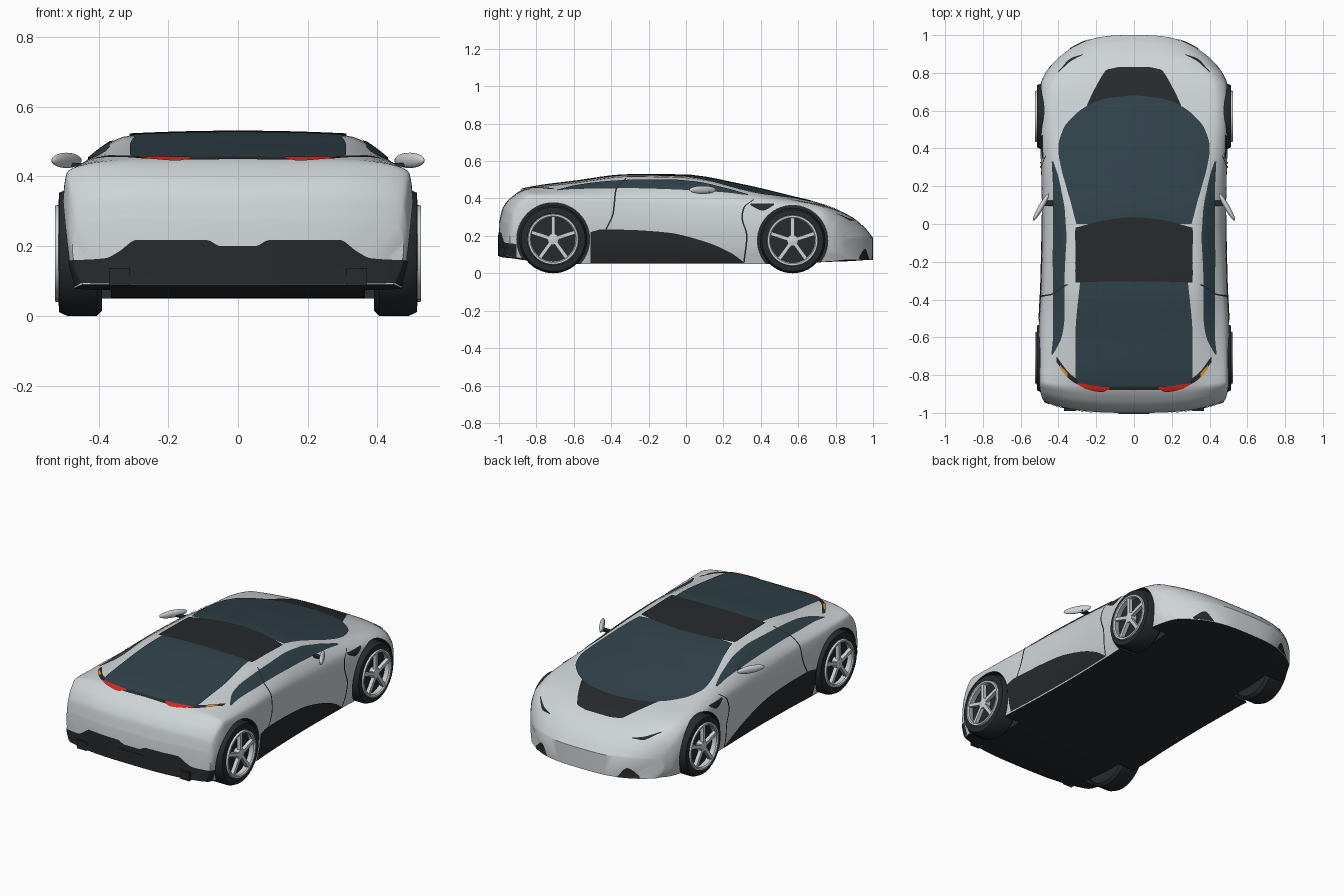
import bpy, bmesh, math
from mathutils import Vector, Matrix
from mathutils.bvhtree import BVHTree

if "Cube" in bpy.data.objects:
    bpy.data.objects.remove(bpy.data.objects["Cube"])


def material(name, r, g, b):
    m = bpy.data.materials.new(name)
    m.diffuse_color = (r, g, b, 1)
    m.use_nodes = True
    m.node_tree.nodes["Principled BSDF"].inputs["Base Color"].default_value = m.diffuse_color
    return m


SILVER = material("silver", .62, .66, .68)
DARK = material("dark", .02, .023, .026)
GLASS = material("glass", .03, .055, .07)
RED = material("red", .7, .02, .015)
AMBER = material("amber", .8, .3, .02)


def smooth(ob):
    bpy.ops.object.select_all(action='DESELECT')
    ob.select_set(True)
    bpy.context.view_layer.objects.active = ob
    bpy.ops.object.shade_smooth_by_angle(angle=math.radians(35))


def finish(bm, name, *mats, recalc=True):
    bmesh.ops.remove_doubles(bm, verts=bm.verts, dist=1e-5)
    if recalc:
        bmesh.ops.recalc_face_normals(bm, faces=bm.faces)
    me = bpy.data.meshes.new(name)
    bm.to_mesh(me)
    ob = bpy.data.objects.new(name, me)
    bpy.context.collection.objects.link(ob)
    for m in mats:
        me.materials.append(m)
    smooth(ob)
    return ob


def spline(ts, vs, t):
    """Monotone cubic through the keys, no overshoot."""
    n = len(ts)
    i = max(k for k in range(n - 1) if k == 0 or ts[k] <= t)
    h = ts[i + 1] - ts[i]
    s = (t - ts[i]) / h

    def d(k, c):
        return (vs[k + 1][c] - vs[k][c]) / (ts[k + 1] - ts[k])

    def slope(k, c):
        if k in (0, n - 1):
            return d(min(k, n - 2), c)
        a, b = d(k - 1, c), d(k, c)
        return 0 if a * b <= 0 else 2 * a * b / (a + b)
    return [(1 + 2 * s) * (1 - s) ** 2 * vs[i][c] + s * (1 - s) ** 2 * h * slope(i, c)
            + s * s * (3 - 2 * s) * vs[i + 1][c] + s * s * (s - 1) * h * slope(i + 1, c)
            for c in range(len(vs[0]))]


# Body stations: y, bow, top z, roof edge x z, belt x z, half width, shoulder z, bottom z
STATIONS = [
    (-1.0, .06, .27, .30, .27, .42, .265, .475, .25, .09),
    (-.98, .06, .35, .30, .35, .42, .34, .487, .32, .085),
    (-.93, .05, .41, .30, .41, .42, .40, .497, .375, .08),
    (-.86, .03, .452, .30, .449, .41, .44, .503, .41, .07),
    (-.6, 0, .49, .31, .483, .43, .446, .505, .40, .05),
    (-.3, 0, .525, .31, .517, .43, .45, .492, .39, .05),
    (0, 0, .522, .31, .510, .43, .44, .487, .37, .05),
    (.3, 0, .472, .34, .452, .43, .42, .492, .36, .05),
    (.57, 0, .408, .32, .397, .43, .388, .503, .345, .05),
    (.74, .03, .365, .30, .362, .42, .358, .50, .31, .06),
    (.88, .10, .305, .28, .307, .40, .30, .48, .26, .065),
    (.96, .14, .24, .26, .24, .37, .235, .455, .215, .07),
    (1.0, .16, .19, .25, .19, .36, .188, .44, .175, .07)]
SUB = 6


def half_section(row):
    y, bow, zt, xr, zr, xb, zb, w, zs, zk = row
    h = zs - zk
    p = [(-xr, zr), (0, zt), (xr, zr), (xb, zb), (w - .012, zs), (w, zs - .35 * h),
         (w - .008, zk + .3 * h), (w - .03, zk)]
    ts = [0]
    for a, b in zip(p, p[1:]):
        ts.append(ts[-1] + math.dist(a, b))
    up = [spline(ts, p, ts[k] + (ts[k + 1] - ts[k]) * j / SUB)
          for k in range(1, 7) for j in range(SUB)] + [p[-1]]
    n = len(up) - 1
    low = [((w - .03) * math.sqrt(j / n), zk) for j in range(n + 1)]
    return [[Vector((x, y - math.copysign(bow, y) * (abs(x) / w) ** 3, z)) for x, z in line]
            for line in (up, low)]


# Body shell: lofted half sections, both halves welded
keys = [s[0] for s in STATIONS]
ys = [a + (b - a) * j / SUB for a, b in zip(keys, keys[1:]) for j in range(SUB)] + [1.0]
secs = [half_section(spline(keys, STATIONS, y)) for y in ys]
bm = bmesh.new()
for side in (1, -1):
    V = [[[bm.verts.new((p.x * side, p.y, p.z)) for p in line] for line in s] for s in secs]
    n = len(V[0][0]) - 1
    for j in range(n):
        for a, b in zip(V, V[1:]):
            for k in (0, 1):
                f = bm.faces.new((a[k][j], a[k][j + 1], b[k][j + 1], b[k][j]))
                f.material_index = k
        for s in (V[0], V[-1]):
            bm.faces.new((s[0][j], s[0][j + 1], s[1][j + 1], s[1][j]))
bmesh.ops.remove_doubles(bm, verts=bm.verts, dist=1e-5)
bmesh.ops.dissolve_degenerate(bm, edges=bm.edges, dist=1e-6)
bmesh.ops.recalc_face_normals(bm, faces=bm.faces)
TREE = BVHTree.FromBMesh(bm)
body = finish(bm, "body_shell", SILVER, DARK)

# Wheel arches cut from the shell
WHEELS = (("rear", -.71, .182), ("front", .57, .175))
for label, y, r in WHEELS:
    for side in (1, -1):
        bm = bmesh.new()
        bmesh.ops.create_cone(bm, cap_ends=True, segments=56, radius1=r + .013, radius2=r + .013, depth=.3,
                              matrix=Matrix.Translation((side * .515, y, r)) @ Matrix.Rotation(math.pi / 2, 4, 'Y'))
        cutter = finish(bm, "arch_cutter", DARK)
        cutter.hide_render = True
        mod = body.modifiers.new("arch", 'BOOLEAN')
        mod.operation, mod.solver, mod.object = 'DIFFERENCE', 'EXACT', cutter
        mod.material_mode = 'TRANSFER'
        bpy.context.view_layer.objects.active = body
        bpy.ops.object.modifier_apply(modifier=mod.name)
        bpy.data.objects.remove(cutter)
smooth(body)

# How a flat outline (u, v) is thrown onto the shell: start point and direction
RAYS = {"top": lambda u, v: ((v, u, 2), (0, 0, -1)),
        "deck": lambda u, v: ((u, v, 2), (0, 0, -1)),
        "side": lambda u, v: ((2, u, v), (-1, 0, 0)),
        "gap": lambda u, v: ((2, v, u), (-1, 0, 0)),
        "rear": lambda u, v: ((u, -2, v), (0, 1, 0)),
        "nose": lambda u, v: ((u, 2, v), (0, -1, 0))}


def panel(name, view, cols, mat, lift=.004, mirror=True, nu=40, nv=14):
    """Panel following the shell; cols are (u, low v, high v)."""
    us = [c[0] for c in cols]
    grid = []
    for i in range(nu + 1):
        u = us[0] + (us[-1] - us[0]) * i / nu
        lo, hi = spline(us, [c[1:] for c in cols], u)
        line = []
        for j in range(nv + 1):
            o, d = RAYS[view](u, lo + (hi - lo) * j / nv)
            co, no = TREE.ray_cast(Vector(o), Vector(d))[:2]
            if co is None:
                co, no = TREE.find_nearest(Vector(o) + Vector(d) * 1.5)[:2]
            line.append((co + no * lift, no))
        grid.append(line)
    bm = bmesh.new()
    for side in (1, -1) if mirror else (1,):
        V = [[bm.verts.new((p.x * side, p.y, p.z)) for p, _ in line] for line in grid]
        for i in range(nu):
            for j in range(nv):
                f = bm.faces.new((V[i][j], V[i + 1][j], V[i + 1][j + 1], V[i][j + 1]))
                f.normal_update()
                no = grid[i][j][1]
                if f.normal.dot((no.x * side, no.y, no.z)) < 0:
                    f.normal_flip()
    return finish(bm, name, mat, recalc=False)


def wide(*rows):
    return [(y, -x, x) for y, x in rows]


# Centre panels: bonnet, windscreen, roof, rear glass
panel("bonnet_panel", "top", wide((.60, .26), (.66, .235), (.73, .20), (.79, .165), (.815, .145), (.83, .08)),
      DARK, .003, False)
panel("windscreen", "top", wide((0, .305), (.1, .33), (.2, .358), (.3, .385), (.4, .40), (.5, .375),
                                (.58, .31), (.64, .22), (.67, .12), (.68, .02)), GLASS, .005, False)
panel("roof_panel", "deck", [(-.31, -.31, -.02), (-.15, -.305, .02), (0, -.305, .035), (.15, -.305, .02),
                             (.31, -.31, -.02)], DARK, .0065, False)
panel("rear_glass", "top", wide((-.86, .20), (-.84, .29), (-.8, .31), (-.6, .31), (-.3, .285)), GLASS, .005, False)

# Side glass, skirts, vents and door gaps
panel("side_window", "side", [(-.69, .44, .443), (-.6, .447, .466), (-.45, .45, .487), (-.3, .452, .497),
                              (-.1, .447, .499), (.05, .44, .488), (.2, .43, .456), (.33, .415, .42)], GLASS)
panel("side_skirt", "side", [(-.51, .055, .22), (-.45, .055, .235), (-.3, .055, .232), (-.1, .055, .218),
                             (.1, .055, .17), (.24, .055, .11), (.31, .055, .06)], DARK, .005)
panel("fender_vent", "side", [(.345, .362, .372), (.41, .335, .37), (.47, .362, .37)], DARK)
for name, pts in (("front_door_gap", [(.06, .31), (.2, .325), (.3, .30), (.35, .31), (.39, .36)]),
                  ("rear_door_gap", [(.23, -.43), (.32, -.39), (.44, -.375), (.505, -.32)])):
    panel(name, "gap", [(z, y - .004, y + .004) for z, y in pts], DARK, .005, nv=1)

# Rear bumper and lamps
panel("rear_bumper", "rear", [(0, .092, .2), (.05, .092, .2), (.09, .092, .218), (.29, .092, .218),
                              (.34, .092, .185), (.38, .092, .165), (.455, .095, .16)], DARK)
panel("rear_bumper_side", "side", [(-.955, .1, .16), (-.935, .09, .16), (-.905, .085, .155)], DARK)
panel("lamp_trim", "deck", [(0, -.876, -.85), (.12, -.878, -.85), (.25, -.866, -.84), (.33, -.83, -.80),
                            (.41, -.73, -.70)], DARK, .004)
panel("tail_lamp", "deck", [(.13, -.872, -.862), (.17, -.886, -.86), (.25, -.872, -.848), (.30, -.848, -.84)],
      RED, .007)
panel("rear_indicator", "deck", [(.35, -.815, -.79), (.39, -.765, -.745)], AMBER, .007)

# Nose: slim headlamps and lower intakes
panel("headlamp", "deck", [(.27, .893, .896), (.33, .862, .876), (.40, .80, .806)], DARK)
panel("front_intake", "nose", [(.23, .072, .076), (.28, .072, .13), (.34, .072, .085)], DARK)


def box(bm, size, mat):
    bmesh.ops.create_cube(bm, size=1, matrix=mat @ Matrix.Diagonal((*size, 1)))


# Plate recess and exhausts
bm = bmesh.new()
box(bm, (.165, .012, .045), Matrix.Translation((0, -1.0, .147)))
for s in (1, -1):
    box(bm, (.06, .05, .05), Matrix.Translation((s * .34, -.965, .112)))
finish(bm, "rear_plate_and_exhausts", DARK)


def lathe(bm, prof):
    vs = [bm.verts.new((x, r, 0)) for r, x in prof]
    es = [bm.edges.new(e) for e in zip(vs, vs[1:])]
    bmesh.ops.spin(bm, geom=vs + es, cent=(0, 0, 0), axis=(1, 0, 0), angle=math.tau, steps=48)


# Wheels: tyre, then rim with five spokes
for label, y, r in WHEELS:
    for side in (1, -1):
        place = Matrix.Translation((0, y, r)) @ Matrix.Diagonal((side, 1, 1, 1))
        bm = bmesh.new()
        lathe(bm, [(0, .395), (.92 * r, .39), (r, .405), (r, .49), (.94 * r, .513), (.76 * r, .515),
                   (.72 * r, .485), (0, .485)])
        bm.transform(place)
        finish(bm, label + "_tyre", DARK)
        bm = bmesh.new()
        lathe(bm, [(.125, .485), (.118, .518), (.124, .525), (.134, .525), (.137, .51)])
        lathe(bm, [(.03, .485), (.03, .518), (.02, .522), (0, .522)])
        for k in range(5):
            box(bm, (.022, .02, .105), Matrix.Rotation(math.tau * k / 5, 4, 'X') @ Matrix.Translation((.51, 0, .072)))
        bm.transform(place)
        finish(bm, label + "_rim", SILVER)

# Door mirrors: slim leaf on a short arm
for side in (1, -1):
    flip = Matrix.Diagonal((side, 1, 1, 1))
    bm = bmesh.new()
    bmesh.ops.create_uvsphere(bm, u_segments=24, v_segments=14, radius=1,
                              matrix=flip @ Matrix.Translation((.492, .09, .446))
                              @ Matrix.Rotation(math.radians(-60), 4, 'Z') @ Matrix.Diagonal((.083, .014, .022, 1)))
    finish(bm, "door_mirror", SILVER)
    bm = bmesh.new()
    box(bm, (.07, .03, .01), flip @ Matrix.Translation((.45, .11, .434)))
    finish(bm, "mirror_arm", DARK)
